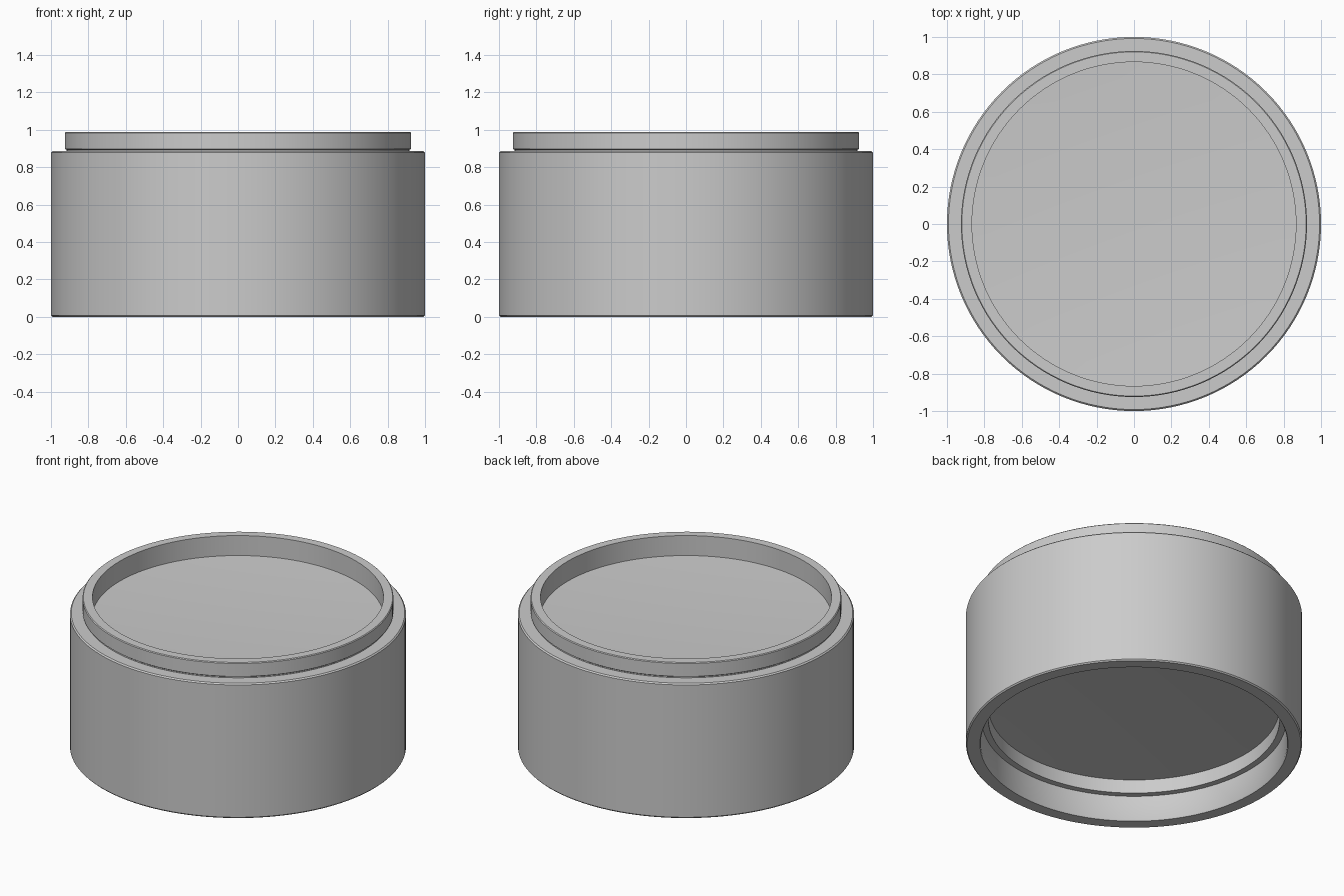
import bpy, bmesh, math
from mathutils import Matrix

cube = bpy.data.objects.get("Cube")
if cube:
    bpy.data.objects.remove(cube, do_unlink=True)

SEGMENTS = 128
BORE = 0.866

grey = bpy.data.materials.new("plain grey")
grey.use_nodes = True
grey.diffuse_color = (0.6, 0.6, 0.6, 1)
grey.node_tree.nodes["Principled BSDF"].inputs["Base Color"].default_value = (0.6, 0.6, 0.6, 1)


def finish(name, bm):
    """Turn a bmesh into a grey object with smooth curves and sharp edges."""
    bmesh.ops.remove_doubles(bm, verts=bm.verts, dist=0.0001)
    bmesh.ops.recalc_face_normals(bm, faces=bm.faces)
    mesh = bpy.data.meshes.new(name)
    bm.to_mesh(mesh)
    bm.free()
    mesh.materials.append(grey)
    obj = bpy.data.objects.new(name, mesh)
    bpy.context.collection.objects.link(obj)
    bpy.ops.object.select_all(action="DESELECT")
    obj.select_set(True)
    bpy.context.view_layer.objects.active = obj
    bpy.ops.object.shade_smooth_by_angle(angle=math.radians(30))
    return obj


def lathe(name, profile):
    """Spin a (radius, height) profile around z."""
    bm = bmesh.new()
    verts = [bm.verts.new((r, 0, z)) for r, z in profile]
    edges = [bm.edges.new(pair) for pair in zip(verts, verts[1:])]
    bmesh.ops.spin(bm, geom=verts + edges, cent=(0, 0, 0), axis=(0, 0, 1),
                   angle=math.tau, steps=SEGMENTS, use_merge=True)
    return finish(name, bm)


def dish(edge_z, rise, rings=10):
    """Shallow curved disc, from its centre out to the bore."""
    return [(BORE * i / rings, edge_z + rise * (1 - (i / rings) ** 2))
            for i in range(rings + 1)]


# Round body: dished tray on top, stepped socket underneath
lathe("container_body", dish(0.857, -0.02) + [
    (BORE, 0.988),                                                # top tray
    (0.92, 0.988), (0.925, 0.983), (0.925, 0.898), (0.916, 0.892),  # neck and undercut
    (0.916, 0.885), (0.992, 0.885), (1.0, 0.877),                 # shoulder
    (1.0, 0.008), (0.993, 0.0), (0.917, 0.0), (0.912, 0.008),     # wall and foot
    (0.905, 0.164), (BORE, 0.164),                                # socket
] + dish(0.254, 0.02)[::-1])

# Small stop tab on the inner edge of the socket ledge
bm = bmesh.new()
bmesh.ops.create_cube(bm, size=1, matrix=Matrix.Translation((0.875, -0.056, 0.164))
                      @ Matrix.Diagonal((0.03, 0.03, 0.02, 1)))
finish("socket_stop_tab", bm)
